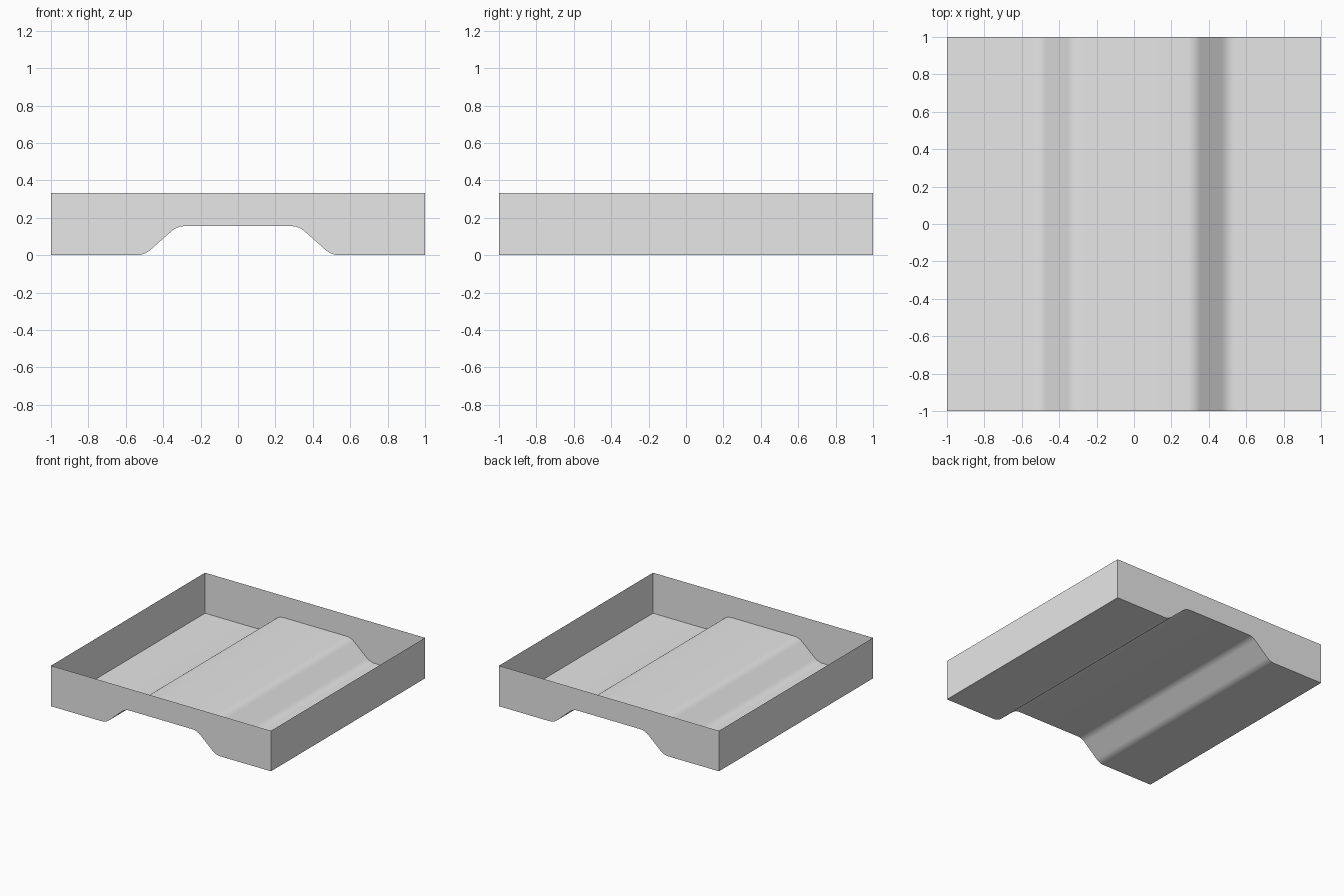
import bpy
import math
from mathutils import Vector

cube = bpy.data.objects.get("Cube")
if cube:
    bpy.data.objects.remove(cube, do_unlink=True)

HALF = 1.0      # half of the square footprint
HEIGHT = 0.333  # rim height
RIDGE = 0.155   # raised middle of the floor

# Single grey material
grey = bpy.data.materials.new("light grey")
grey.use_nodes = True
grey.diffuse_color = (0.8, 0.8, 0.8, 1)
grey.node_tree.nodes["Principled BSDF"].inputs["Base Color"].default_value = (0.8, 0.8, 0.8, 1)


def make_object(name, verts, faces, smooth=False):
    mesh = bpy.data.meshes.new(name)
    mesh.from_pydata(verts, [], faces)
    mesh.materials.append(grey)
    obj = bpy.data.objects.new(name, mesh)
    bpy.context.collection.objects.link(obj)
    if smooth:
        mesh.polygons.foreach_set("use_smooth", [True] * len(mesh.polygons))
    return obj


def round_corner(before, corner, after, reach=0.04, steps=6):
    """Arc points that replace a profile corner."""
    a, c, b = Vector(before), Vector(corner), Vector(after)
    u, v = (a - c).normalized(), (b - c).normalized()
    half = u.angle(v) / 2
    radius = reach * math.tan(half)
    centre = c + (u + v).normalized() * (reach / math.cos(half))
    start, end = c + u * reach - centre, c + v * reach - centre
    sweep = math.pi - 2 * half
    points = []
    for i in range(steps + 1):
        t = i / steps
        d = start * math.sin((1 - t) * sweep) + end * math.sin(t * sweep)
        points.append(centre + d.normalized() * radius)
    return points


# Floor cross-section: left half rounded, then mirrored
outer, foot, crest, middle = (-HALF, 0), (-0.5, 0), (-0.325, RIDGE), (0, RIDGE)
half_profile = [Vector(outer)]
half_profile += round_corner(outer, foot, crest)
half_profile += round_corner(foot, crest, middle)
profile = [(p.x, p.y) for p in half_profile]
profile += [(-x, z) for x, z in reversed(profile)]
n = len(profile)

# Floor sheet, swept from front to back
floor_verts = [(x, y, z) for y in (-HALF, HALF) for x, z in profile]
make_object("tray_floor", floor_verts,
            [(i, i + 1, n + i + 1, n + i) for i in range(n - 1)], smooth=True)

# Front and back walls follow the floor section along their lower edge
for name, y in (("front_wall", -HALF), ("back_wall", HALF)):
    verts = [(x, y, z) for x, z in profile] + [(x, y, HEIGHT) for x, z in profile]
    faces = [(i, i + 1, n + i + 1, n + i) for i in range(n - 1)]
    if y > 0:
        faces = [f[::-1] for f in faces]
    make_object(name, verts, faces)

# Plain side walls
for name, s in (("left_wall", 1), ("right_wall", -1)):
    make_object(name, [(s * HALF, -s * HALF, 0), (s * HALF, s * HALF, 0),
                       (s * HALF, s * HALF, HEIGHT), (s * HALF, -s * HALF, HEIGHT)],
                [(0, 1, 2, 3)])
